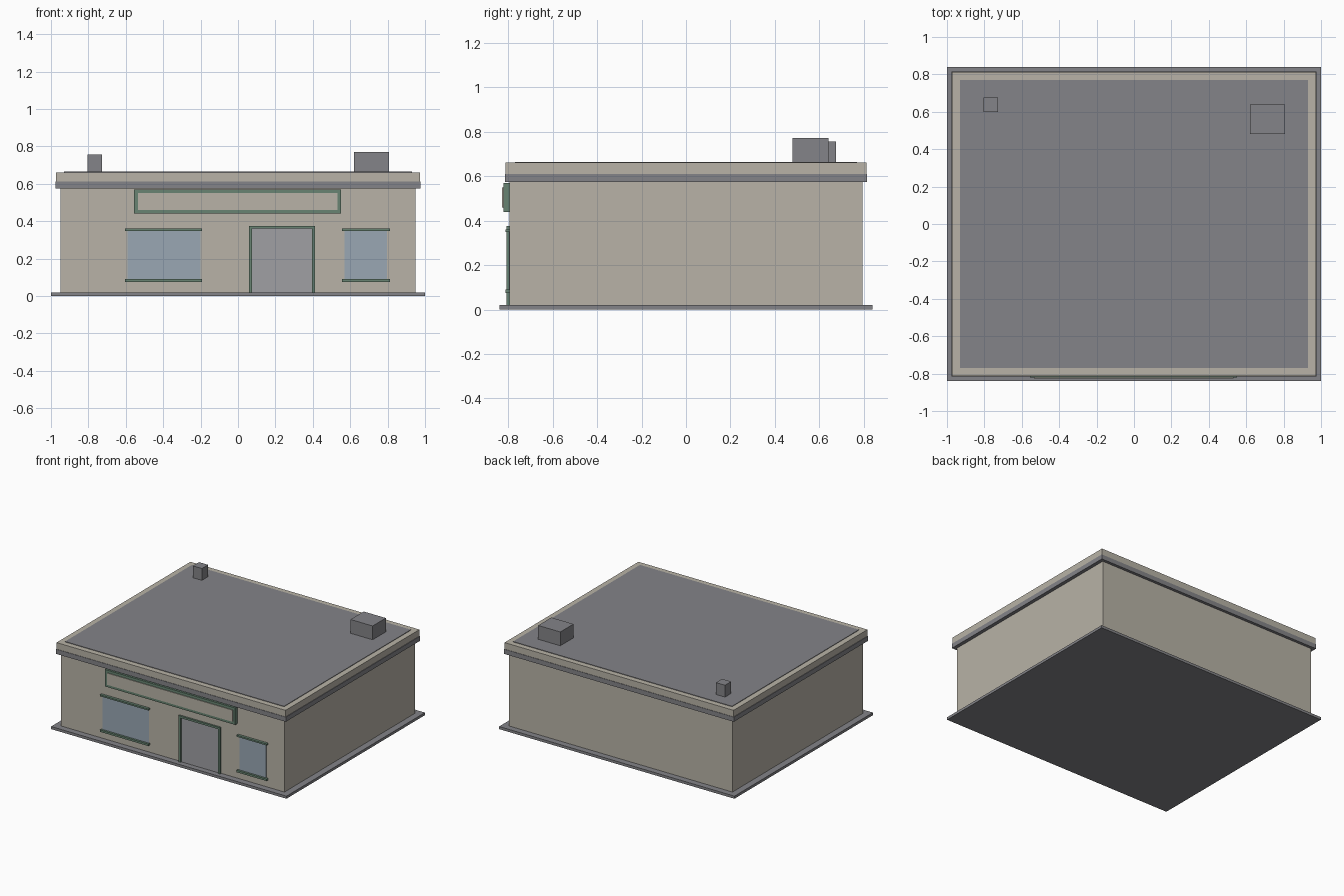
import bpy

if "Cube" in bpy.data.objects:
    bpy.data.objects.remove(bpy.data.objects["Cube"])


def material(name, rgb):
    m = bpy.data.materials.new(name)
    m.diffuse_color = (*rgb, 1.0)
    m.use_nodes = True
    m.node_tree.nodes["Principled BSDF"].inputs["Base Color"].default_value = m.diffuse_color
    return m


TAN = material("tan_plaster", (0.48, 0.45, 0.385))
GREY = material("grey_concrete", (0.23, 0.23, 0.246))
GREEN = material("green_trim", (0.138, 0.231, 0.168))
GLASS = material("blue_glass", (0.319, 0.386, 0.456))
DOOR = material("light_grey_door", (0.35, 0.35, 0.37))


def box(name, x, y, z, mat):
    """Box from (min, max) ranges on each axis."""
    v = [(a, b, c) for a in x for b in y for c in z]
    f = [(0, 1, 3, 2), (4, 6, 7, 5), (0, 4, 5, 1),
         (2, 3, 7, 6), (0, 2, 6, 4), (1, 5, 7, 3)]
    me = bpy.data.meshes.new(name)
    me.from_pydata(v, [], f)
    me.materials.append(mat)
    ob = bpy.data.objects.new(name, me)
    bpy.context.collection.objects.link(ob)
    return ob


def slab(name, hx, hy, z, mat):
    """Centred box of half sizes hx, hy."""
    return box(name, (-hx, hx), (-hy, hy), z, mat)


# Building shell, stacked from the ground up
slab("base_slab", 1.0, 0.84, (0.0, 0.02), GREY)
slab("walls", 0.95, 0.793, (0.02, 0.577), TAN)
slab("cornice_band", 0.977, 0.815, (0.575, 0.611), GREY)
slab("parapet", 0.973, 0.812, (0.611, 0.661), TAN)
slab("roof_deck", 0.93, 0.77, (0.64, 0.665), GREY)

# Rooftop units
box("roof_vent", (-0.804, -0.727), (0.6, 0.675), (0.66, 0.756), GREY)
box("roof_air_unit", (0.62, 0.808), (0.48, 0.64), (0.66, 0.771), GREY)

# Sign board: green surround with a blank tan panel
sx, sz, w = (-0.555, 0.552), (0.44, 0.57), 0.02
box("sign_frame", sx, (-0.822, -0.79), sz, GREEN)
box("sign_panel", (sx[0] + w, sx[1] - w), (-0.827, -0.82),
    (sz[0] + w, sz[1] - w), TAN)

# Door leaf with green jambs and head
box("door_leaf", (0.075, 0.397), (-0.797, -0.79), (0.02, 0.36), DOOR)
for side, x in (("left", (0.058, 0.076)), ("right", (0.396, 0.412))):
    box("door_jamb_" + side, x, (-0.807, -0.79), (0.02, 0.36), GREEN)
box("door_head", (0.058, 0.412), (-0.807, -0.79), (0.36, 0.375), GREEN)

# Windows: glass with green rail above and below
for side, gx, rx in (("left", (-0.592, -0.2), (-0.604, -0.193)),
                     ("right", (0.57, 0.797), (0.556, 0.812))):
    box("window_glass_" + side, gx, (-0.797, -0.79), (0.085, 0.352), GLASS)
    for part, z in (("sill", (0.075, 0.09)), ("head", (0.348, 0.36))):
        box(f"window_{part}_{side}", rx, (-0.813, -0.79), z, GREEN)
